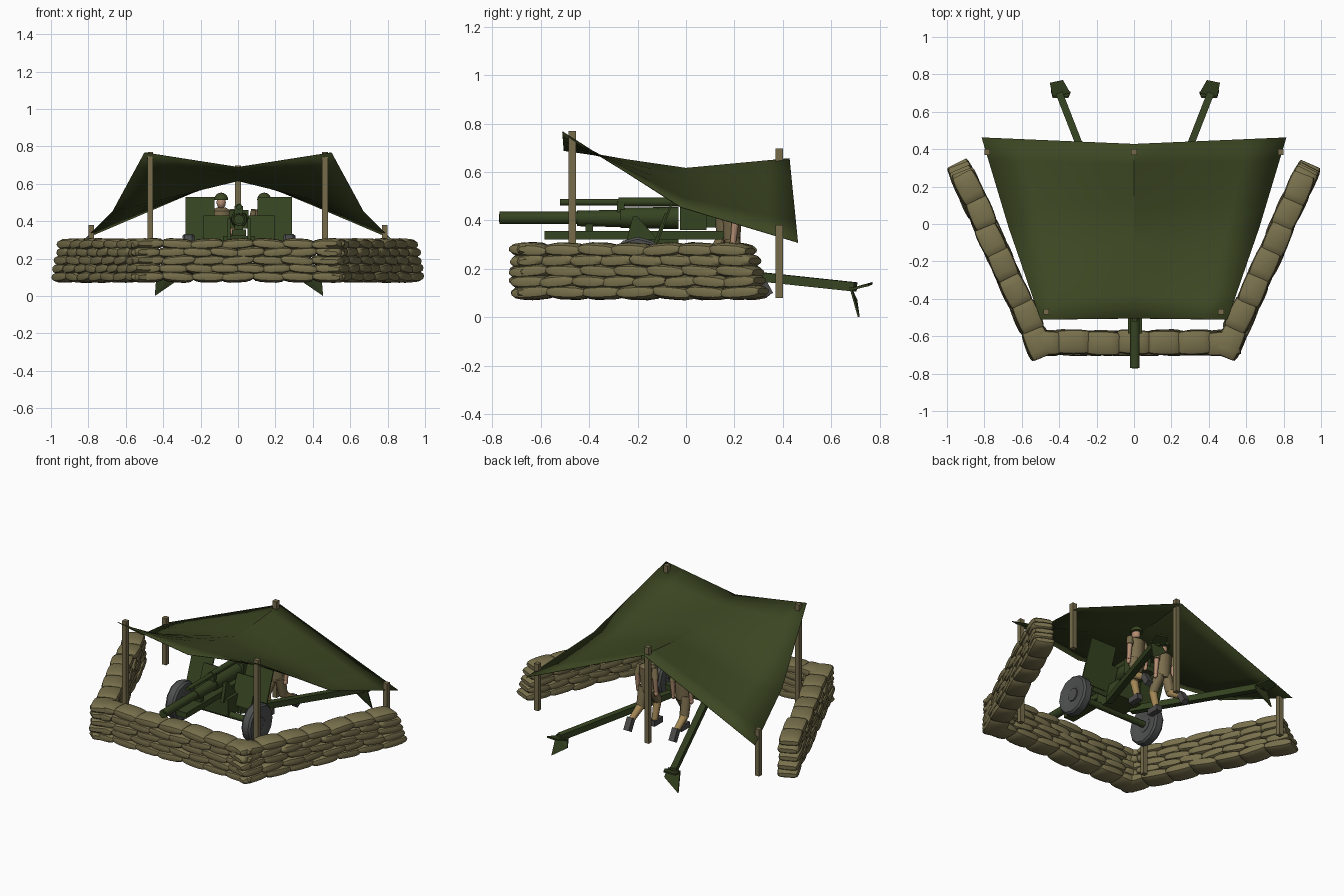
import bpy, bmesh, math, random
from mathutils import Vector, Matrix

if "Cube" in bpy.data.objects:
    bpy.data.objects.remove(bpy.data.objects["Cube"])
random.seed(4)

def material(name, rgb):
    m = bpy.data.materials.new(name)
    m.diffuse_color = (*rgb, 1)
    m.use_nodes = True
    m.node_tree.nodes["Principled BSDF"].inputs["Base Color"].default_value = m.diffuse_color
    return m

CANVAS = material("canvas_green", (.045, .062, .016))
GUN = material("gun_green", (.036, .056, .015))
BURLAP = material("burlap", (.19, .163, .073))
WOOD = material("wood", (.18, .148, .07))
TYRE = material("tyre_grey", (.078, .08, .08))
SKIN = material("skin", (.46, .27, .17))
CLOTH = material("khaki_cloth", (.2, .155, .075))
GAITER = material("gaiter_tan", (.36, .24, .09))
BOOT = material("boot_grey", (.075, .072, .07))

def finish(bm, name, mat, smooth=None):
    bmesh.ops.recalc_face_normals(bm, faces=bm.faces)
    me = bpy.data.meshes.new(name)
    bm.to_mesh(me)
    bm.free()
    ob = bpy.data.objects.new(name, me)
    bpy.context.collection.objects.link(ob)
    me.materials.append(mat)
    if smooth:
        bpy.ops.object.select_all(action='DESELECT')
        ob.select_set(True)
        bpy.context.view_layer.objects.active = ob
        bpy.ops.object.shade_smooth_by_angle(angle=math.radians(smooth))
    return ob

def box(name, c, size, mat, tilt=0):
    bm = bmesh.new()
    m = Matrix.Translation(c) @ Matrix.Rotation(tilt, 4, 'X') @ Matrix.Diagonal((*size, 1))
    bmesh.ops.create_cube(bm, size=1, matrix=m)
    return finish(bm, name, mat)

def beam(name, p, q, w, h, mat):
    p, q = Vector(p), Vector(q)
    bm = bmesh.new()
    m = Matrix.Translation((p + q) / 2) @ (q - p).to_track_quat('Y', 'Z').to_matrix().to_4x4()
    bmesh.ops.create_cube(bm, size=1, matrix=m @ Matrix.Diagonal((w, (q - p).length, h, 1)))
    return finish(bm, name, mat)

def tube(name, p, q, r1, r2, mat, n=12, squash=1):
    p, q = Vector(p), Vector(q)
    bm = bmesh.new()
    m = Matrix.Translation((p + q) / 2) @ (q - p).to_track_quat('Z', 'Y').to_matrix().to_4x4()
    bmesh.ops.create_cone(bm, cap_ends=True, segments=n, radius1=r1, radius2=r2,
                          depth=(q - p).length, matrix=m @ Matrix.Diagonal((1, squash, 1, 1)))
    return finish(bm, name, mat, 50)

def hull(name, pts, mat):
    bm = bmesh.new()
    vs = [bm.verts.new(p) for p in pts]
    bmesh.ops.convex_hull(bm, input=vs)
    return finish(bm, name, mat)

def ball(name, c, size, mat, cut=False):
    bm = bmesh.new()
    bmesh.ops.create_uvsphere(bm, u_segments=12, v_segments=8, radius=1)
    if cut:  # keep only the upper dome
        bmesh.ops.delete(bm, geom=[v for v in bm.verts if v.co.z < -.1], context='VERTS')
        bmesh.ops.holes_fill(bm, edges=bm.edges)
    bm.transform(Matrix.Translation(c) @ Matrix.Diagonal((*size, 1)))
    return finish(bm, name, mat, 50)

# Canvas roof: 3 x 3 sagging sheet
bm = bmesh.new()
rows = [[(.5, -.51, .768), (0, -.505, .69)], [(.67, -.02, .455), (0, 0, .617)], [(.815, .463, .31), (0, .428, .657)]]
grid = []
for e, c in rows:
    grid.append([bm.verts.new(p) for p in ((-e[0], e[1], e[2]), c, e)])
for i in range(2):
    for j in range(2):
        bm.faces.new((grid[i][j], grid[i][j+1], grid[i+1][j+1], grid[i+1][j]))
bmesh.ops.subdivide_edges(bm, edges=bm.edges, cuts=3, use_grid_fill=True)
roof = finish(bm, "canvas_roof", CANVAS, 20)
sol = roof.modifiers.new("thickness", 'SOLIDIFY')
sol.thickness = .003

# Posts
for i, (x, y, top) in enumerate([(-.47, -.47, .77), (.465, -.47, .77), (-.785, .385, .38),
                                 (.785, .385, .38), (0, .385, .697)]):
    box(f"post_{i}", (x, y, (top + .08) / 2), (.03, .03, top - .08), WOOD)

# Sandbag wall
def sandbag(bm, c, ang, length, width, height):
    n, rings = 12, []
    tilt = Matrix.Rotation(random.uniform(-.09, .09), 4, 'Y')
    m = Matrix.Translation(c) @ Matrix.Rotation(ang + random.uniform(-.06, .06), 4, 'Z') @ tilt
    for t, w, h in [(-.5, .86, .4), (-.42, .95, .75), (-.25, 1, .97), (0, 1.02, 1),
                    (.25, 1, .97), (.42, .95, .75), (.5, .86, .4)]:
        ring = []
        for k in range(n):
            a = 2 * math.pi * k / n
            cy, cz = math.cos(a), math.sin(a)
            y = math.copysign(abs(cy) ** .6, cy) * width / 2 * w
            z = math.copysign(abs(cz) ** .7, cz) * height / 2 * h
            ring.append(bm.verts.new(m @ Vector((t * length, y, z))))
        rings.append(ring)
    for r, s in zip(rings, rings[1:]):
        for k in range(n):
            bm.faces.new((r[k], r[(k+1) % n], s[(k+1) % n], s[k]))
    bm.faces.new(rings[0])
    bm.faces.new(rings[-1])

def bag_wall(name, ends):
    bm = bmesh.new()
    for i in range(5):
        p, q = (Vector(v) for v in ends(i))
        d = q - p
        n = 7 + i % 2
        for k in range(n):
            c = p + d * (k + .5) / n
            c += Vector((random.uniform(-.006, .006), random.uniform(-.006, .006), .103 + .0435 * i))
            sandbag(bm, c, math.atan2(d.y, d.x), d.length / n * 1.08, .13, .062)
    return finish(bm, name, BURLAP, 40)

bag_wall("sandbags_front", lambda i: ((-.56, -.635, 0), (.56, -.635, 0)))
for s, side in ((-1, "left"), (1, "right")):
    bag_wall("sandbags_" + side,
             lambda i: ((s * (.49 - .003 * i), -.7, 0), (s * (.943 - .007 * i), .32 - .014 * i, 0)))

# Gun barrel, recoil cylinders and cradle
G = .005
def along(name, y0, y1, z, r0, r1, x=G, n=14):
    tube(name, (x, y0, z), (x, y1, z), r0, r1, GUN, n)
along("barrel_muzzle", -.77, -.44, .41, .026, .026)
along("barrel_sleeve", -.45, -.25, .408, .032, .036)
along("barrel_jacket", -.27, -.03, .41, .042, .046)
along("bore", -.773, -.76, .41, .017, .017)
along("recoil_tube_front", -.52, -.26, .475, .014, .014)
along("recoil_tube_rear", -.28, .02, .476, .018, .018)
box("breech", (G, .03, .41), (.1, .11, .1), GUN)
box("breech_block", (G, .1, .4), (.06, .05, .06), GUN)
box("cradle", (G, -.215, .338), (.075, .74, .035), GUN)
box("recoil_clamp", (G, -.27, .445), (.045, .03, .07), GUN)
box("cradle_clamp", (G, -.4, .37), (.045, .03, .05), GUN)
box("carriage", (G, -.13, .265), (.17, .2, .11), GUN)
tube("axle", (G - .29, -.2, .21), (G + .29, -.2, .21), .02, .02, GUN)

for s, side in ((-1, "left"), (1, "right")):
    def P(x, y, z):
        return (G + s * x, y, z)
    # Shield plates, tilted back
    inner = .13 if s < 0 else .1
    box("shield_outer_" + side, P((inner + .285) / 2, -.085, .4), (.285 - inner, .008, .27), GUN, -.35)
    box("shield_inner_" + side, P(.12, -.115, .34), (.14, .01, .19), GUN, -.35)
    # Trunnion bracket
    hull("trunnion_" + side, [P(x, y, z) for x in (.045, .065)
         for y, z in ((-.25, .3), (-.22, .415), (-.2, .415), (-.1, .3))], GUN)
    # Wheel
    bm = bmesh.new()
    prof = [(.04, -.02), (.085, -.032), (.112, -.032), (.122, -.02), (.122, .02),
            (.112, .032), (.085, .032), (.04, .02)]
    vs = [bm.verts.new(P(.27 + a, -.2, .21 + r)) for r, a in prof]
    es = [bm.edges.new((a, b)) for a, b in zip(vs, vs[1:])]
    bmesh.ops.spin(bm, geom=vs + es, cent=P(0, -.2, .21), axis=(1, 0, 0),
                   angle=2 * math.pi, steps=12)
    bmesh.ops.remove_doubles(bm, verts=bm.verts, dist=.0005)
    finish(bm, "wheel_" + side, TYRE, 35)
    tube("hub_" + side, P(.245, -.2, .21), P(.297, -.2, .21), .05, .04, TYRE)
    # Split trail and spade
    beam("trail_" + side, P(.085, -.12, .212), P(.405, .7, .125), .038, .038, GUN)
    blade = [(.45, .71, 0), (.345, .7, .072), (.355, .675, .125), (.44, .675, .125)]
    hull("spade_blade_" + side, [P(x, y + o, z) for x, y, z in blade for o in (0, .008)], GUN)
    wing = [(.455, .755, .138), (.385, .77, .145), (.345, .7, .125), (.44, .68, .12)]
    hull("spade_wing_" + side, [P(x, y, z - o) for x, y, z in wing for o in (0, .01)], GUN)

# Crew: two men in stride behind the gun
def soldier(name, x, y, s):
    def limb(part, p, q, r1, r2, mat, squash=1):
        tube(f"{name}_{part}", (x + s * p[0], y + p[1], p[2]), (x + s * q[0], y + q[1], q[2]),
             r1, r2, mat, 8, squash)
    limb("torso", (0, 0, .3), (0, 0, .455), .045, .055, CLOTH, .75)
    limb("shoulders", (0, 0, .455), (0, 0, .472), .055, .025, CLOTH, .75)
    limb("neck", (0, 0, .465), (0, 0, .49), .016, .016, SKIN)
    ball(name + "_head", (x, y - .005, .5), (.025, .029, .033), SKIN)
    ball(name + "_helmet", (x, y, .513), (.038, .042, .04), CANVAS, True)
    for a, arm in ((-1, "inner"), (1, "outer")):
        limb(arm + "_sleeve", (a * .05, 0, .46), (a * .064, .015, .4), .02, .02, CLOTH)
        limb(arm + "_forearm", (a * .064, .015, .405), (a * .064, .005, .31), .016, .012, SKIN)
        ball(f"{name}_{arm}_hand", (x + s * a * .064, y + .003, .3), (.012, .015, .018), SKIN)
    # Front leg bent, rear leg trailing
    limb("front_thigh", (-.025, 0, .325), (-.03, -.06, .225), .034, .027, CLOTH)
    limb("front_shin", (-.03, -.06, .23), (-.03, -.03, .11), .025, .019, GAITER)
    box(name + "_front_boot", (x - s * .03, y - .045, .098), (.038, .085, .036), BOOT)
    limb("rear_thigh", (.025, 0, .325), (.03, .025, .205), .034, .027, CLOTH)
    limb("rear_shin", (.03, .02, .21), (.035, .12, .145), .025, .019, GAITER)
    box(name + "_rear_boot", (x + s * .035, y + .135, .127), (.038, .036, .08), BOOT, .5)

soldier("soldier_left", -.09, .16, -1)
soldier("soldier_right", .14, .19, 1)
